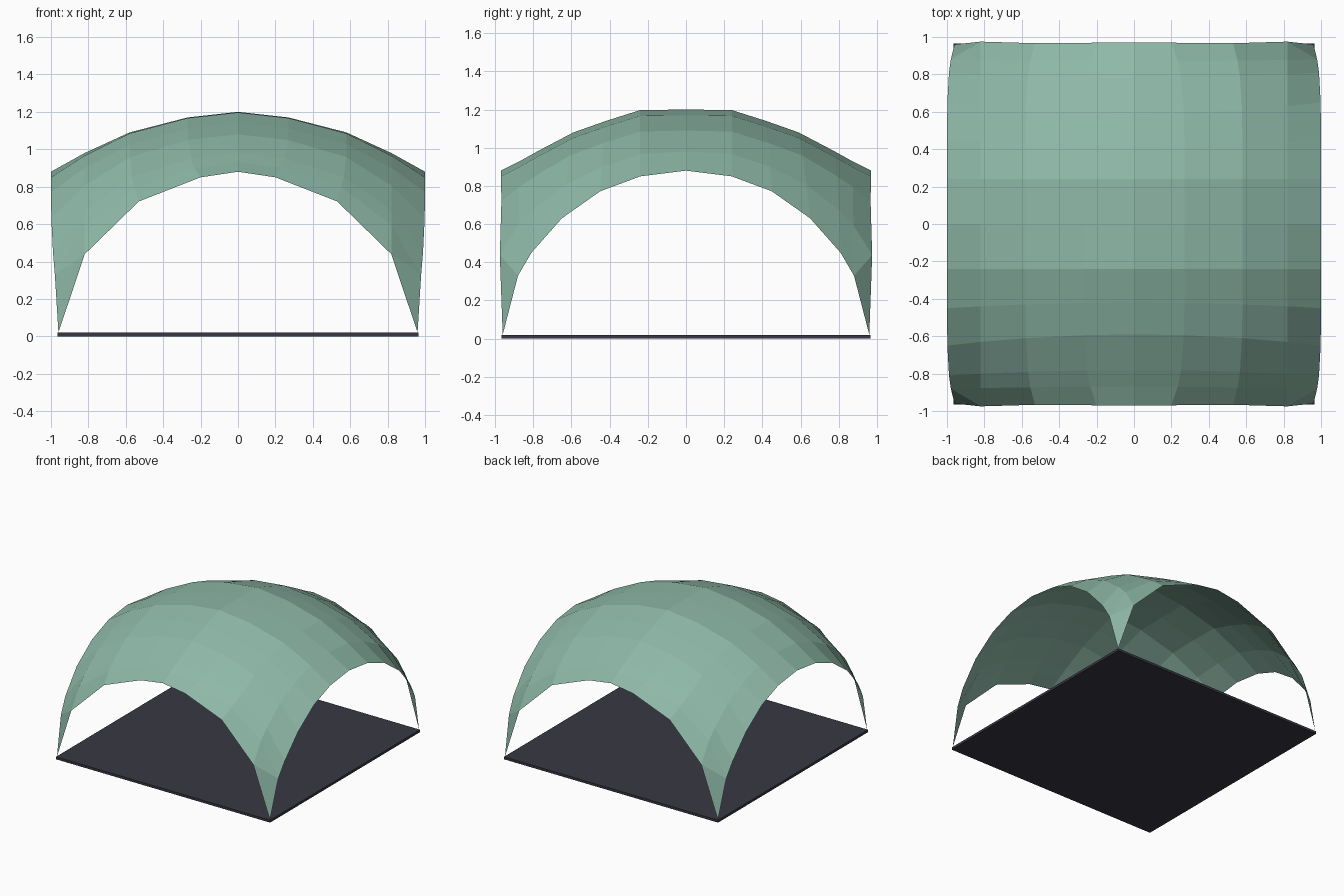
import bpy, bmesh

if "Cube" in bpy.data.objects:
    bpy.data.objects.remove(bpy.data.objects["Cube"], do_unlink=True)


def material(name, rgb):
    mat = bpy.data.materials.new(name)
    mat.use_nodes = True
    mat.diffuse_color = (*rgb, 1)
    mat.node_tree.nodes["Principled BSDF"].inputs["Base Color"].default_value = (*rgb, 1)
    return mat


def mix(a, b, t):
    return a + (b - a) * t


def add_object(name, bm, mat):
    mesh = bpy.data.meshes.new(name)
    bm.to_mesh(mesh)
    bm.free()
    mesh.materials.append(mat)
    obj = bpy.data.objects.new(name, mesh)
    bpy.context.collection.objects.link(obj)
    return obj


green = material("sage green fabric", (0.27, 0.48, 0.39))
dark = material("dark slate", (0.04, 0.039, 0.057))

# Ground sheet
bm = bmesh.new()
bmesh.ops.create_cube(bm, size=1)
for v in bm.verts:
    v.co = (v.co.x * 1.93, v.co.y * 1.93, (v.co.z + 0.5) * 0.02)
add_object("ground_sheet", bm, dark)

# Canopy profile stations: (at the crown, at the rim, drop, share of corner drop)
across = [(0, 0, 0, 0), (0.27, 0.2, 0.03, 0), (0.58, 0.53, 0.11, 0.09),
          (0.82, 0.82, 0.22, 0.41), (1, 0.96, 0.32, 1)]
along = [(0, 0, 0, 0), (0.24, 0.24, 0.003, 0.05), (0.42, 0.45, 0.06, 0.09),
         (0.59, 0.65, 0.12, 0.24), (0.78, 0.81, 0.22, 0.39),
         (0.87, 0.88, 0.27, 0.52), (0.97, 0.96, 0.32, 1)]
CROWN, CORNER_DROP = 1.2, 0.54

# One quarter of the canopy, mirrored to the other three
bm = bmesh.new()
grid = []
for x0, x1, drop_x, share_x in across:
    row = []
    for y0, y1, drop_y, share_y in along:
        x = mix(x0, x1, (y0 / 0.97) ** 6)
        y = mix(y0, y1, x0 ** 2)
        z = CROWN - drop_x - drop_y - CORNER_DROP * share_x * share_y
        row.append(bm.verts.new((x, y, z)))
    grid.append(row)
grid[3][-1].co.y = 0.975  # rim swells slightly above each leg

last_i, last_j = len(across) - 2, len(along) - 2
for i in range(last_i + 1):
    for j in range(last_j + 1):
        a, b = grid[i][j], grid[i + 1][j]
        c, d = grid[i + 1][j + 1], grid[i][j + 1]
        if (i, j) == (last_i, last_j):  # pointed leg
            bm.faces.new((a, b, d))
            bm.faces.new((b, c, d))
        else:
            bm.faces.new((a, b, c, d))
canopy = add_object("canopy", bm, green)
mirror = canopy.modifiers.new("Mirror", "MIRROR")
mirror.use_axis = (True, True, False)
mirror.merge_threshold = 0.001
